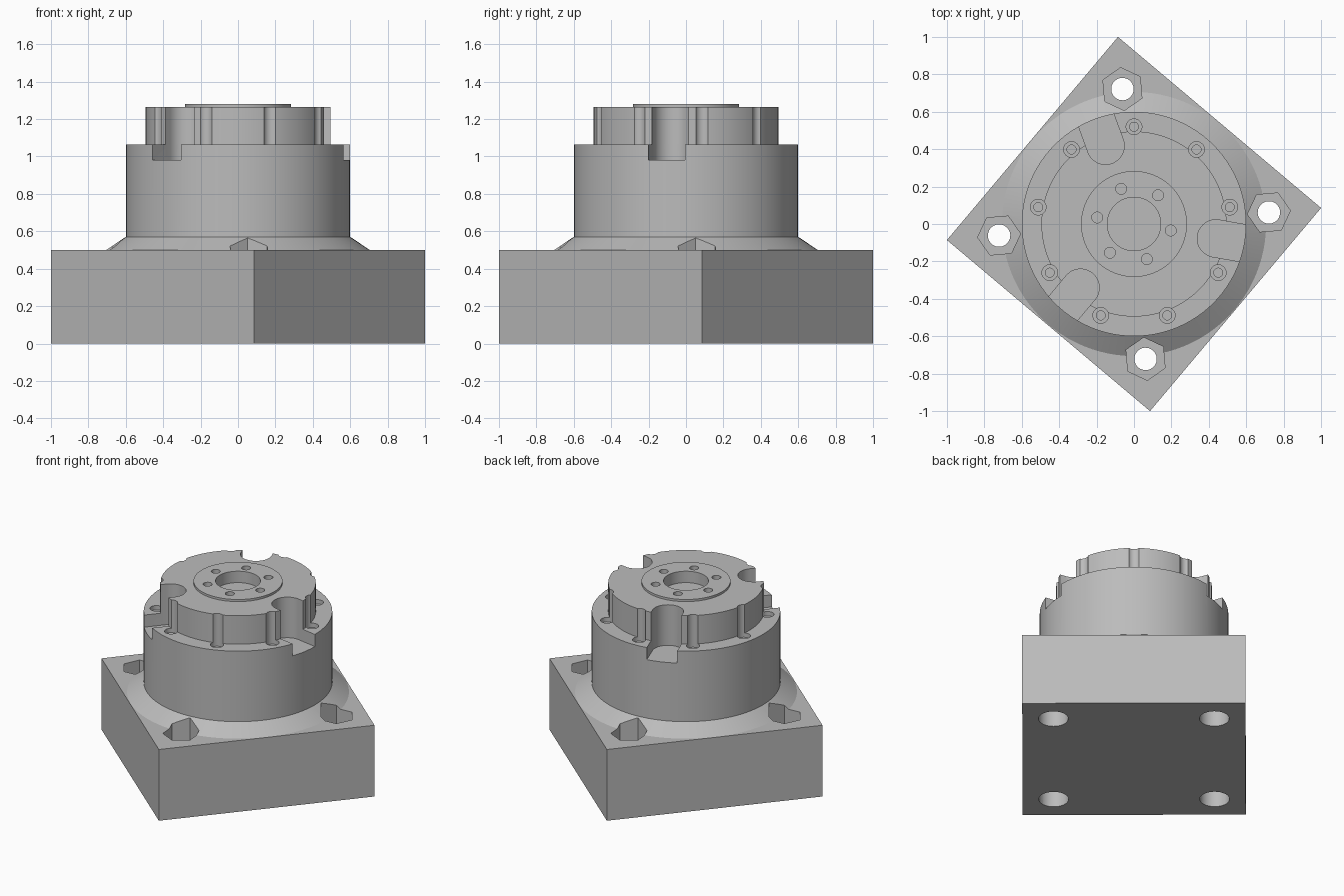
import bpy, bmesh, math
from mathutils import Matrix, Vector

old = bpy.data.objects.get("Cube")
if old:
    bpy.data.objects.remove(old, do_unlink=True)

grey = bpy.data.materials.new("machined grey")
grey.use_nodes = True
grey.diffuse_color = (0.5, 0.5, 0.5, 1)
grey.node_tree.nodes["Principled BSDF"].inputs["Base Color"].default_value = (0.5, 0.5, 0.5, 1)

TURN = math.radians(4.9)      # direction of the first base corner
HALF = 0.71                   # half the side of the square base


def make(name, bm):
    bmesh.ops.recalc_face_normals(bm, faces=bm.faces)
    mesh = bpy.data.meshes.new(name)
    bm.to_mesh(mesh)
    bm.free()
    mesh.materials.append(grey)
    obj = bpy.data.objects.new(name, mesh)
    bpy.context.collection.objects.link(obj)
    return obj


def prism(bm, r, z0, z1, place=None, sides=32, r_top=None):
    move = (place or Matrix()) @ Matrix.Translation((0, 0, (z0 + z1) / 2))
    bmesh.ops.create_cone(bm, cap_ends=True, segments=sides, radius1=r,
                          radius2=r if r_top is None else r_top, depth=z1 - z0, matrix=move)


def polar(dist, angle):
    return Matrix.Rotation(angle, 4, 'Z') @ Matrix.Translation((dist, 0, 0))


def ring(count, dist, start):
    return [polar(dist, start + i * math.tau / count) for i in range(count)]


def cylinder(name, r, z0, z1, sides=96):
    bm = bmesh.new()
    prism(bm, r, z0, z1, sides=sides)
    return make(name, bm)


def holes(places, r, z0, z1, sides=32, spin=0):
    """One cutter holding a prism at every place."""
    bm = bmesh.new()
    for p in places:
        prism(bm, r, z0, z1, p @ Matrix.Rotation(spin, 4, 'Z'), sides)
    return make("cutter", bm)


def cut(cutter, *targets):
    cutter.hide_render = True
    for t in targets:
        mod = t.modifiers.new("cut", 'BOOLEAN')
        mod.operation, mod.solver, mod.object = 'DIFFERENCE', 'EXACT', cutter
        bpy.context.view_layer.objects.active = t
        bpy.ops.object.modifier_apply(modifier=mod.name)
    bpy.data.objects.remove(cutter, do_unlink=True)


# Square base
bm = bmesh.new()
bmesh.ops.create_cube(bm, size=1, matrix=Matrix.Rotation(TURN + math.pi / 4, 4, 'Z')
                      @ Matrix.Translation((0, 0, 0.25)) @ Matrix.Diagonal((2 * HALF, 2 * HALF, 0.5, 1)))
base = make("base", bm)

# Round housing with a sloped foot
bm = bmesh.new()
outline = [(0, 0.4), (0.6, 0.4), (0.706, 0.5), (0.6, 0.57), (0.6, 1.065), (0, 1.065)]
verts = [bm.verts.new((r, 0, z)) for r, z in outline]
edges = [bm.edges.new(pair) for pair in zip(verts, verts[1:])]
bmesh.ops.spin(bm, geom=verts + edges, cent=(0, 0, 0), axis=(0, 0, 1), angle=math.tau, steps=96)
bmesh.ops.remove_doubles(bm, verts=bm.verts, dist=0.0001)
housing = make("housing", bm)

# Output flange and raised hub
flange = cylinder("output_flange", 0.495, 1.0, 1.265)
hub = cylinder("hub", 0.283, 1.25, 1.28)

# Mounting holes in the base corners: nut pocket, bolt hole, head recess
corners = ring(4, 0.724, TURN)
cut(holes(corners, 0.115, 0.37, 0.7, 6, math.pi / 2), base, housing)
cut(holes(corners, 0.06, -0.1, 0.45), base)
cut(holes(corners, 0.095, -0.1, 0.15), base)

# Rounded slots open to the rim
bm = bmesh.new()
for p in ring(3, 0.445, math.radians(110)):
    faces_before = set(bm.verts)
    prism(bm, 0.1, 0.98, 1.4, p, 48)
    inverse = p.inverted()
    for v in set(bm.verts) - faces_before:     # stretch the outer half outward
        local = inverse @ v.co
        if local.x > 0.001:
            v.co = p @ (local + Vector((0.3, 0, 0)))
cut(make("cutter", bm), housing, flange)

# Screw recesses around the flange
screws = ring(9, 0.52, math.pi / 2)
cut(holes(screws, 0.042, 1.035, 1.4), housing, flange)
cut(holes(screws, 0.024, 0.93, 1.2), housing, flange)

# Centre bore and hub bolt holes
cut(holes([Matrix()], 0.143, 1.2, 1.4, 64), flange, hub)
cut(holes(ring(6, 0.2, math.radians(50)), 0.029, 1.18, 1.4, 24), flange, hub)

# Smooth round walls, sharp edges
bpy.ops.object.select_all(action='DESELECT')
for obj in (base, housing, flange, hub):
    obj.select_set(True)
bpy.context.view_layer.objects.active = base
bpy.ops.object.shade_smooth_by_angle(angle=math.radians(25))
